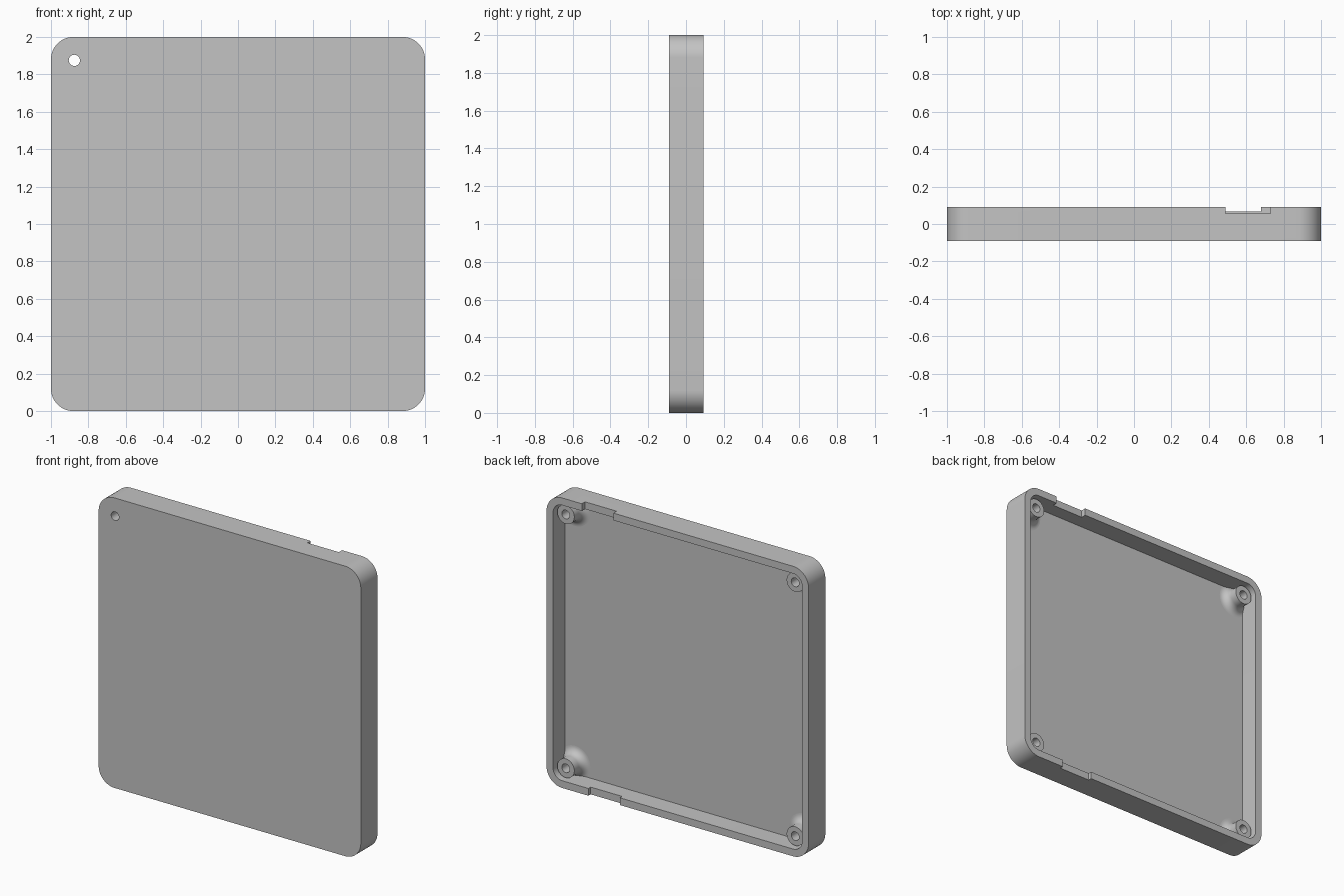
import bpy, bmesh
from math import sin, cos, pi, radians

cube = bpy.data.objects.get("Cube")
if cube:
    bpy.data.objects.remove(cube, do_unlink=True)

FRONT, REAR = -0.09, 0.092      # depth of the case
FLOOR = -0.04                   # inner face of the front panel
POST_TOP = 0.06
WALL, CORNER = 0.05, 0.12
POST, HOLE, INSET = 0.065, 0.03, 0.875

grey = bpy.data.materials.new("light grey plastic")
grey.use_nodes = True
grey.diffuse_color = (0.55, 0.55, 0.55, 1)
grey.node_tree.nodes["Principled BSDF"].inputs["Base Color"].default_value = grey.diffuse_color


def rounded_ring(inset, y, steps=14):
    """Rounded square outline in the xz plane."""
    half, r = 1 - inset, CORNER - inset
    points = []
    for quarter, (sx, sz) in enumerate([(1, 1), (-1, 1), (-1, -1), (1, -1)]):
        for i in range(steps + 1):
            a = (quarter + i / steps) * pi / 2
            points.append((sx * (half - r) + r * cos(a), y, 1 + sz * (half - r) + r * sin(a)))
    return points


def circle_ring(x, z, r, y, steps=40):
    return [(x + r * cos(2 * pi * i / steps), y, z + r * sin(2 * pi * i / steps))
            for i in range(steps)]


def skin(name, rings, capped):
    """Join successive rings with quads, and close both ends if capped."""
    bm = bmesh.new()
    loops = [[bm.verts.new(p) for p in ring] for ring in rings]
    for a, b in zip(loops, loops[1:]):
        for i in range(len(a)):
            j = (i + 1) % len(a)
            bm.faces.new((a[i], a[j], b[j], b[i]))
    if capped:
        bm.faces.new(loops[0])
        bm.faces.new(loops[-1])
    else:
        a, b = loops[-1], loops[0]
        for i in range(len(a)):
            j = (i + 1) % len(a)
            bm.faces.new((a[i], a[j], b[j], b[i]))
    bmesh.ops.recalc_face_normals(bm, faces=bm.faces)
    mesh = bpy.data.meshes.new(name)
    bm.to_mesh(mesh)
    bm.free()
    mesh.materials.append(grey)
    obj = bpy.data.objects.new(name, mesh)
    bpy.context.collection.objects.link(obj)
    return obj


def select(obj):
    bpy.ops.object.select_all(action='DESELECT')
    obj.select_set(True)
    bpy.context.view_layer.objects.active = obj


def cut(obj, cutter):
    cutter.hide_render = True
    mod = obj.modifiers.new("cut", 'BOOLEAN')
    mod.operation, mod.solver, mod.object = 'DIFFERENCE', 'EXACT', cutter
    select(obj)
    bpy.ops.object.modifier_apply(modifier=mod.name)
    bpy.data.objects.remove(cutter, do_unlink=True)


def box(name, x0, x1, y0, y1, z0, z1):
    rings = [[(x0, y, z0), (x1, y, z0), (x1, y, z1), (x0, y, z1)] for y in (y0, y1)]
    return skin(name, rings, True)


# Open-backed case
case = skin("case_shell", [rounded_ring(0, FRONT), rounded_ring(0, REAR),
                           rounded_ring(WALL, REAR), rounded_ring(WALL, FLOOR)], True)

# Notches in the rim, top and bottom
cut(case, box("top_notch", 0.49, 0.73, 0.057, 0.2, 1.9, 2.1))
cut(case, box("bottom_notch", 0.44, 0.68, 0.067, 0.2, -0.1, 0.1))

# One hole goes through the front panel
cut(case, skin("through_hole", [circle_ring(-INSET, 1 + INSET, HOLE, y)
                                for y in (FRONT - 0.05, FLOOR + 0.05)], True))

# Screw posts with flared feet
FLARE = 0.052
profile = [(HOLE, FLOOR - 0.004), (POST + FLARE, FLOOR - 0.004)]
for i in range(11):
    a = i / 10 * pi / 2
    profile.append((POST + FLARE * (1 - sin(a)), FLOOR + FLARE * (1 - cos(a))))
profile += [(POST, POST_TOP), (HOLE, POST_TOP)]

parts = [case]
for side, sx in (("left", 1), ("right", -1)):
    for level, sz in (("upper", 1), ("lower", -1)):
        rings = [circle_ring(sx * INSET, 1 + sz * INSET, r, y) for r, y in profile]
        parts.append(skin(f"{level}_{side}_screw_post", rings, False))

for part in parts:
    select(part)
    bpy.ops.object.shade_smooth_by_angle(angle=radians(30))
